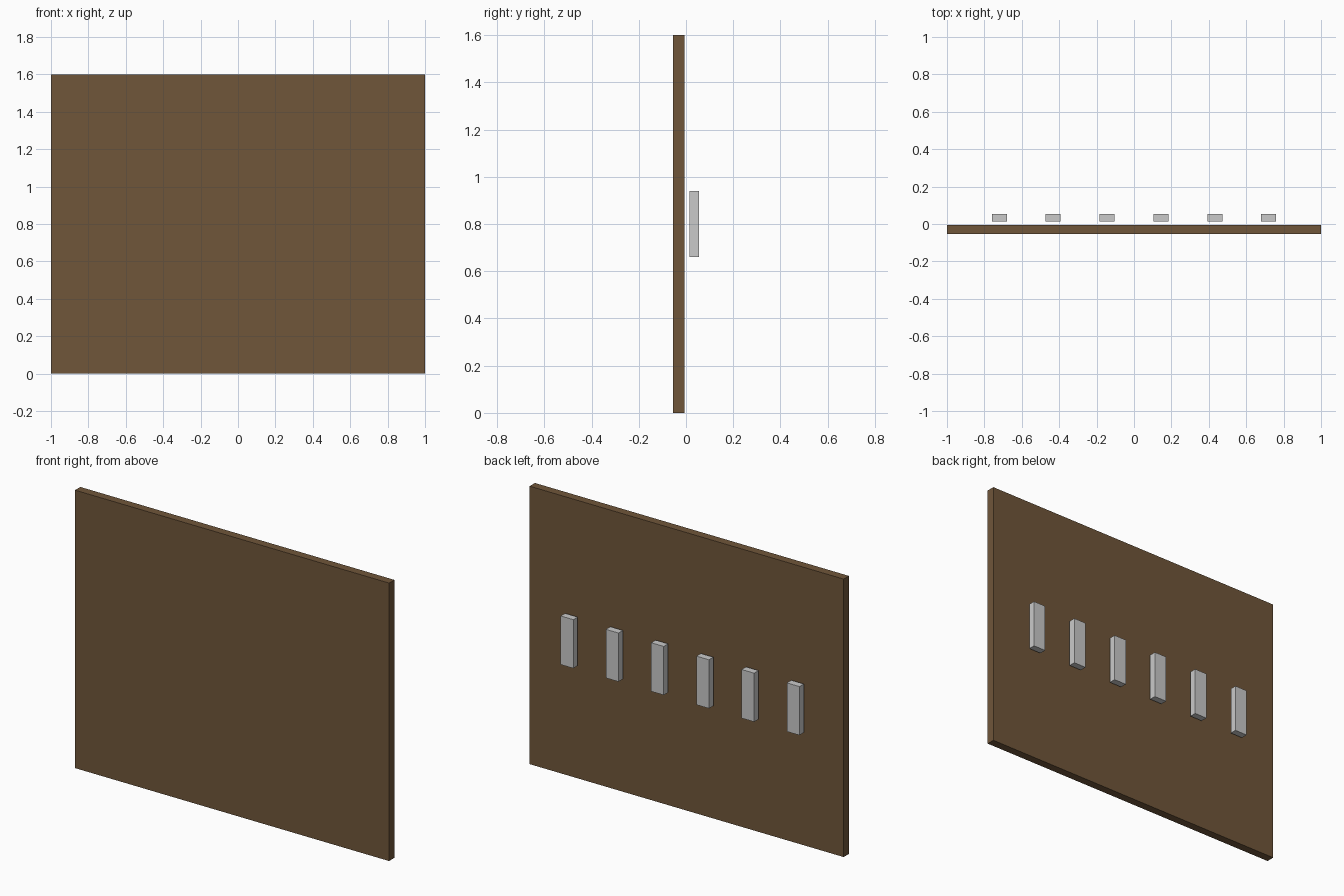
import bpy

if "Cube" in bpy.data.objects:
    bpy.data.objects.remove(bpy.data.objects["Cube"])


def material(name, rgb):
    m = bpy.data.materials.new(name)
    m.diffuse_color = (*rgb, 1.0)
    m.use_nodes = True
    m.node_tree.nodes["Principled BSDF"].inputs["Base Color"].default_value = m.diffuse_color
    return m


def box(name, x, y, z, mat):
    """Box spanning the (min, max) range on each axis."""
    bpy.ops.mesh.primitive_cube_add(size=1)
    ob = bpy.context.object
    ob.name = name
    ob.location = [(a + b) / 2 for a, b in (x, y, z)]
    ob.scale = [b - a for a, b in (x, y, z)]
    bpy.ops.object.transform_apply(location=False, rotation=False, scale=True)
    ob.data.materials.append(mat)
    return ob


wood = material("brown wood", (0.162, 0.093, 0.042))
metal = material("light grey", (0.59, 0.59, 0.59))

# Upright wooden board
box("board", (-1, 1), (-0.054, -0.006), (0, 1.6), wood)

# Row of six plates standing just clear of the back face
for i in range(6):
    cx = -0.72 + 0.288 * i
    box(f"plate_{i + 1}", (cx - 0.04, cx + 0.04), (0.014, 0.054), (0.66, 0.94), metal)
